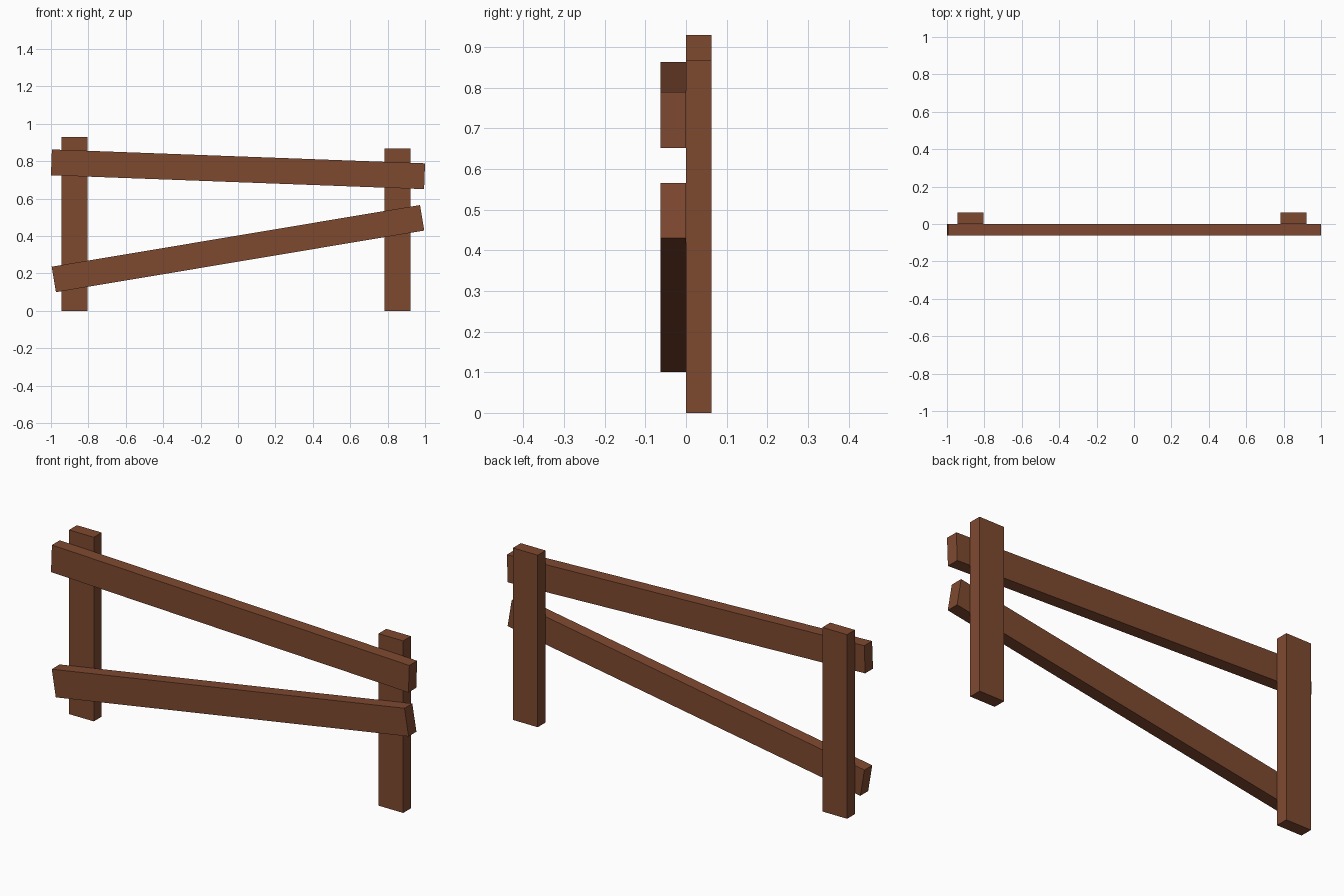
import bpy
import math

if "Cube" in bpy.data.objects:
    bpy.data.objects.remove(bpy.data.objects["Cube"])

wood = bpy.data.materials.new("brown_wood")
wood.diffuse_color = (0.212, 0.067, 0.030, 1)
wood.use_nodes = True
wood.node_tree.nodes["Principled BSDF"].inputs["Base Color"].default_value = wood.diffuse_color

THICK = 0.0625
WIDTH = 0.138


def plank(name, x, y, z, length, height, tilt=0.0):
    """Flat board centred at (x, y, z), tilted in the front plane."""
    bpy.ops.mesh.primitive_cube_add(size=1)
    ob = bpy.context.object
    ob.name = name
    ob.scale = (length, THICK, height)
    bpy.ops.object.transform_apply(location=False, rotation=False, scale=True)
    ob.location = (x, y, z)
    # positive tilt raises the right end
    ob.rotation_euler = (0, -math.radians(tilt), 0)
    ob.data.materials.append(wood)
    return ob


# Upright posts at the back
for name, x, h in (("left_post", -0.874, 0.929), ("right_post", 0.853, 0.868)):
    plank(name, x, THICK / 2, h / 2, WIDTH, h)

# Crooked rails nailed to the front
for name, z, tilt in (("upper_rail", 0.757, -2.13), ("lower_rail", 0.333, 9.5)):
    plank(name, 0, -THICK / 2, z, 1.9965, WIDTH, tilt)
